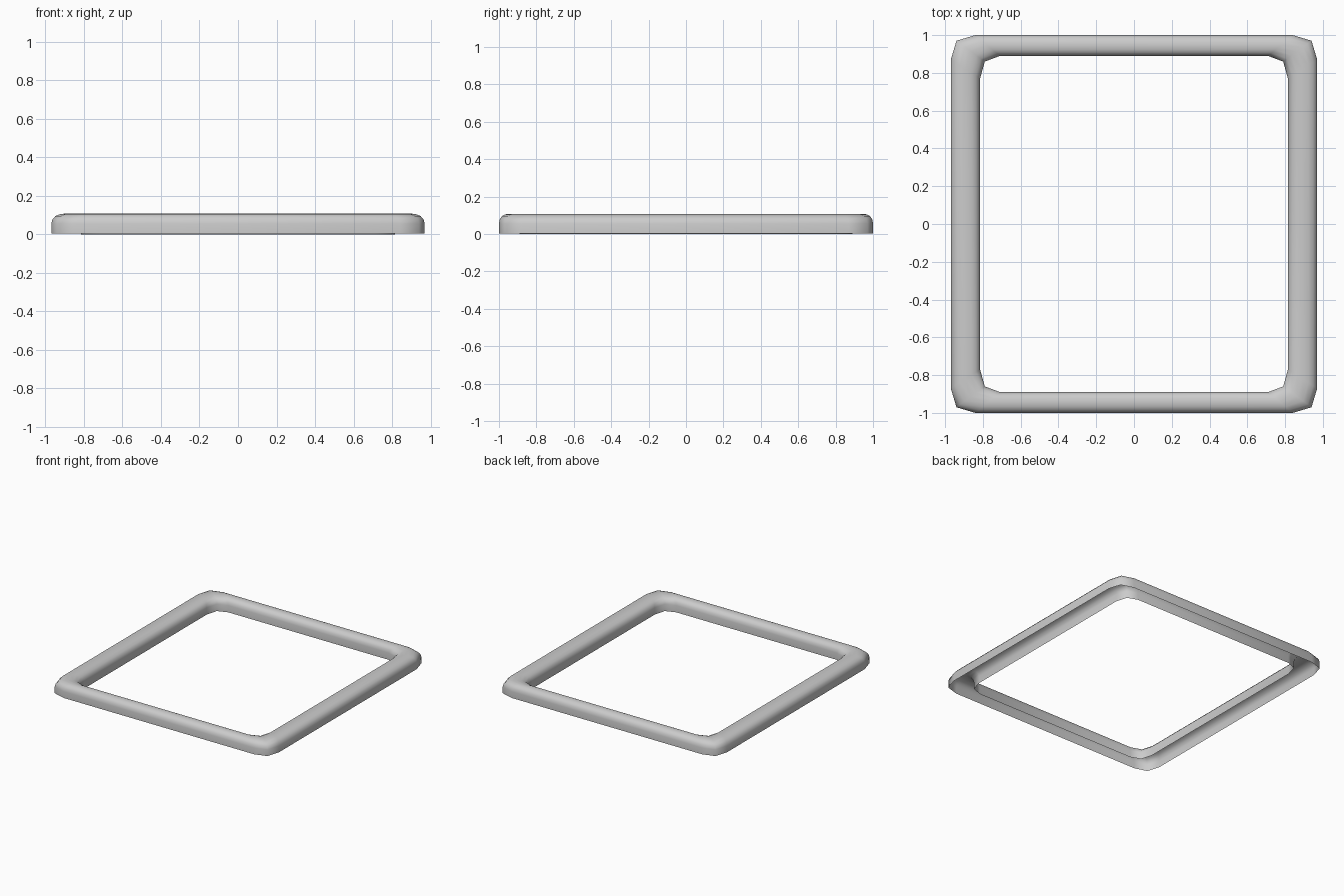
import bpy, bmesh

if "Cube" in bpy.data.objects:
    bpy.data.objects.remove(bpy.data.objects["Cube"])

# Corner stations in the +x +y quadrant: (outer point, inner point)
CORNER = [((0.97, 0.87), (0.815, 0.77)),
          ((0.94, 0.97), (0.79, 0.86)),
          ((0.84, 1.00), (0.71, 0.89))]

# Arched cross-section, open underneath: (fraction from outer to inner, height)
PROFILE = [(0, 0.004), (0, 0.055), (0.04, 0.078), (0.14, 0.095), (0.3, 0.105),
           (0.5, 0.108), (0.7, 0.105), (0.86, 0.095), (0.96, 0.078),
           (1, 0.055), (1, 0.0)]


def stations():
    """Mirror the corner around all four quadrants, counter-clockwise."""
    for sx, sy in ((1, 1), (-1, 1), (-1, -1), (1, -1)):
        corner = CORNER if sx * sy > 0 else CORNER[::-1]
        for o, i in corner:
            yield (o[0] * sx, o[1] * sy), (i[0] * sx, i[1] * sy)


# Frame: sweep the section around the rounded rectangle
bm = bmesh.new()
rings = [[bm.verts.new((o[0] + (i[0] - o[0]) * t, o[1] + (i[1] - o[1]) * t, z))
          for t, z in PROFILE] for o, i in stations()]
for k, a in enumerate(rings):
    b = rings[(k + 1) % len(rings)]
    for j in range(len(PROFILE) - 1):
        bm.faces.new((a[j], b[j], b[j + 1], a[j + 1]))
for f in bm.faces:
    f.smooth = True

mesh = bpy.data.meshes.new("frame")
bm.to_mesh(mesh)
bm.free()
frame = bpy.data.objects.new("frame", mesh)
bpy.context.collection.objects.link(frame)
